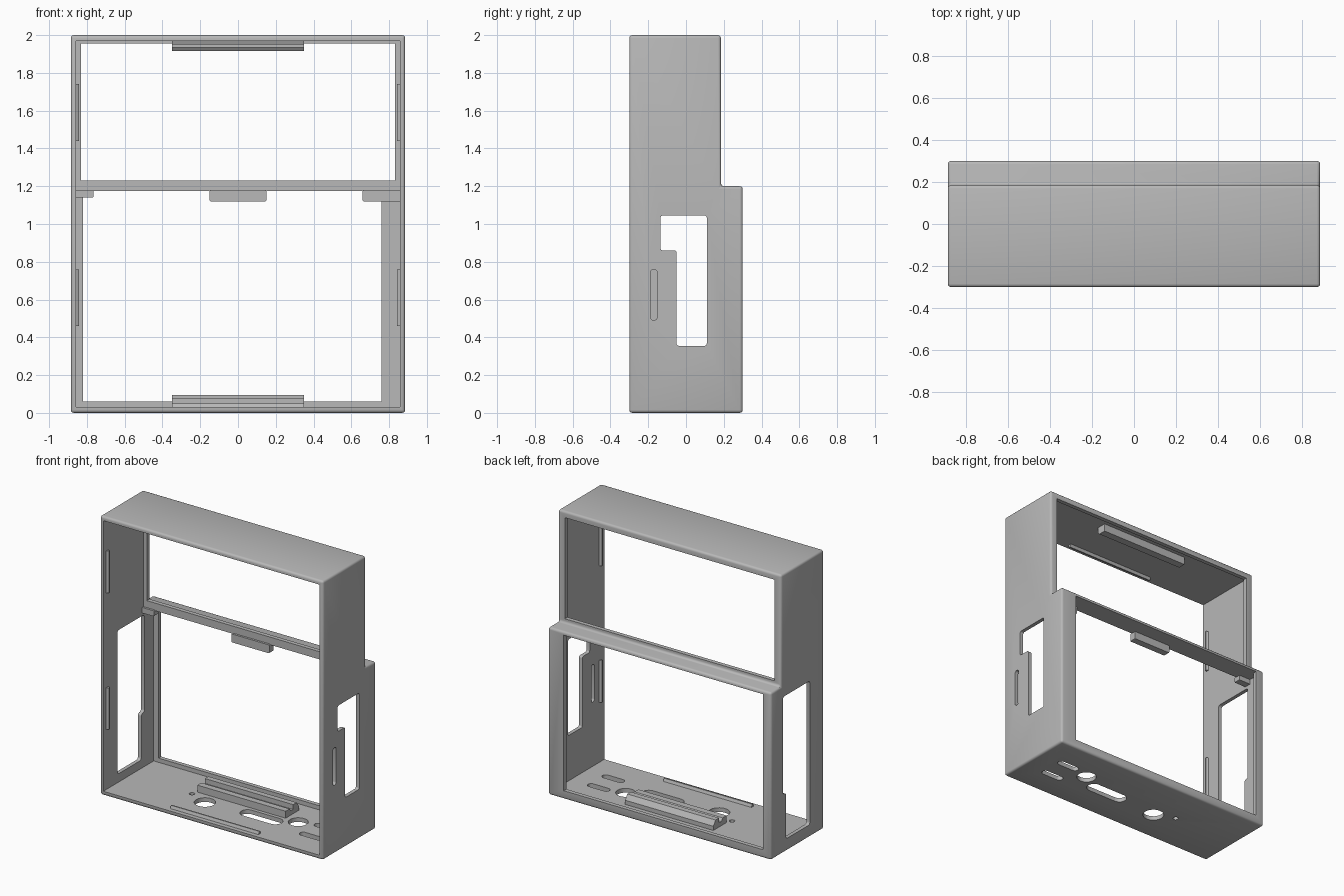
import bpy, bmesh

if "Cube" in bpy.data.objects:
    bpy.data.objects.remove(bpy.data.objects["Cube"], do_unlink=True)

grey = bpy.data.materials.new("light_grey_plastic")
grey.use_nodes = True
COLOR = (0.48, 0.48, 0.48, 1)
grey.diffuse_color = COLOR
grey.node_tree.nodes["Principled BSDF"].inputs["Base Color"].default_value = COLOR

PLACE = {"x": lambda a, b, c: (c, a, b),
         "y": lambda a, b, c: (a, c, b),
         "z": lambda a, b, c: (a, b, c)}


def prism(name, pts, axis, lo, hi, r=0.0, seg=4, all_edges=False):
    """Extrude a 2D outline along an axis, rounding its corners."""
    bm = bmesh.new()
    put = PLACE[axis]
    face = bm.faces.new([bm.verts.new(put(a, b, lo)) for a, b in pts])
    ext = bmesh.ops.extrude_face_region(bm, geom=[face])
    shift = put(0, 0, hi - lo)
    bmesh.ops.translate(bm, vec=shift,
                        verts=[v for v in ext["geom"] if isinstance(v, bmesh.types.BMVert)])
    bmesh.ops.recalc_face_normals(bm, faces=bm.faces[:])
    if r:
        i = "xyz".index(axis)
        edges = [e for e in bm.edges
                 if all_edges or abs(e.verts[0].co[i] - e.verts[1].co[i]) > 1e-5]
        bmesh.ops.bevel(bm, geom=edges, offset=r, segments=seg, profile=0.5,
                        affect="EDGES", clamp_overlap=True)
    me = bpy.data.meshes.new(name)
    bm.to_mesh(me)
    bm.free()
    me.materials.append(grey)
    ob = bpy.data.objects.new(name, me)
    bpy.context.collection.objects.link(ob)
    return ob


def rect(a0, a1, b0, b1):
    return [(a0, b0), (a1, b0), (a1, b1), (a0, b1)]


def centred(a, b, w, h):
    return rect(a - w / 2, a + w / 2, b - h / 2, b + h / 2)


def activate(ob):
    bpy.ops.object.select_all(action="DESELECT")
    ob.select_set(True)
    bpy.context.view_layer.objects.active = ob


def cut(ob, *args, **kw):
    cutter = prism("cutter", *args, **kw)
    cutter.hide_render = True
    activate(ob)
    mod = ob.modifiers.new("cut", "BOOLEAN")
    mod.operation, mod.solver, mod.object = "DIFFERENCE", "EXACT", cutter
    bpy.ops.object.modifier_apply(modifier=mod.name)
    bpy.data.objects.remove(cutter, do_unlink=True)


# Stepped shell with rounded outer edges
outline = [(-0.3, 0), (0.3, 0), (0.3, 1.2), (0.185, 1.2), (0.185, 2), (-0.3, 2)]
shell = prism("case_shell", outline, "x", -0.885, 0.885, r=0.016, seg=3, all_edges=True)

# Hollow inside, open at the front
cavity = [(-0.4, 0.03), (0.27, 0.03), (0.27, 1.175), (0.155, 1.175),
          (0.155, 1.97), (-0.4, 1.97)]
cut(shell, cavity, "x", -0.858, 0.858)

# Upper and lower windows in the back
cut(shell, rect(-0.832, 0.832, 1.23, 1.955), "y", 0.1, 0.25)
cut(shell, rect(-0.82, 0.76, 0.06, 1.175), "y", 0.2, 0.4)

# Side openings: stepped hole and slot on the left, large hole on the right
cut(shell, [(-0.05, 0.355), (0.11, 0.355), (0.11, 1.045), (-0.135, 1.045),
            (-0.135, 0.86), (-0.05, 0.86)], "x", 0.8, 1, r=0.012)
cut(shell, centred(-0.17, 0.625, 0.036, 0.27), "x", 0.8, 1, r=0.0175)
cut(shell, [(-0.14, 0.09), (0.13, 0.09), (0.13, 0.42), (0.165, 0.42),
            (0.165, 1.12), (-0.14, 1.12)], "x", -1, -0.8, r=0.02)

# Connector holes in the floor: x, y, width, depth
for x, y, w, d in [(0.64, -0.09, 0.17, 0.05), (0.64, 0.075, 0.17, 0.05),
                   (0.45, 0.04, 0.13, 0.13), (0.21, -0.035, 0.32, 0.1),
                   (-0.22, -0.06, 0.14, 0.14), (-0.365, 0, 0.036, 0.036)]:
    cut(shell, centred(x, y, w, d), "z", -0.1, 0.1, r=min(w, d) * 0.49, seg=6)

activate(shell)
bpy.ops.object.shade_smooth_by_angle(angle=0.6)

# Board rail on the floor, with a groove along it
rail = [(0.04, 0.025), (0.19, 0.025), (0.19, 0.06), (0.165, 0.095), (0.125, 0.095),
        (0.125, 0.06), (0.1, 0.06), (0.085, 0.08), (0.04, 0.08)]
prism("floor_rail", rail, "x", -0.35, 0.35)

# Rail under the ceiling
prism("ceiling_rail", [(0.04, 1.975), (0.04, 1.935), (0.055, 1.915), (0.11, 1.915),
                       (0.11, 1.975)], "x", -0.35, 0.35)

# Tabs hanging from the cross bar
for name, x0, x1, z in [("centre_tab", -0.15, 0.15, 1.12), ("left_tab", 0.66, 0.865, 1.12),
                        ("right_tab", -0.865, -0.765, 1.14)]:
    prism(name, rect(x0, x1, z, 1.18), "y", 0.14, 0.19, r=0.006, seg=2)

# Snap ridges around the front rim
for side, s in (("left", 1), ("right", -1)):
    for level, z in (("lower", 0.61), ("upper", 1.59)):
        prism(f"{side}_{level}_snap_ridge",
              [(s * 0.862, -0.27), (s * 0.842, -0.26), (s * 0.842, -0.25), (s * 0.862, -0.24)],
              "z", z - 0.15, z + 0.15)
for name, base, tip in (("bottom_snap_ridge", 0.025, 0.05), ("top_snap_ridge", 1.975, 1.95)):
    prism(name, [(-0.27, base), (-0.26, tip), (-0.25, tip), (-0.24, base)], "x", -0.35, 0.35)
